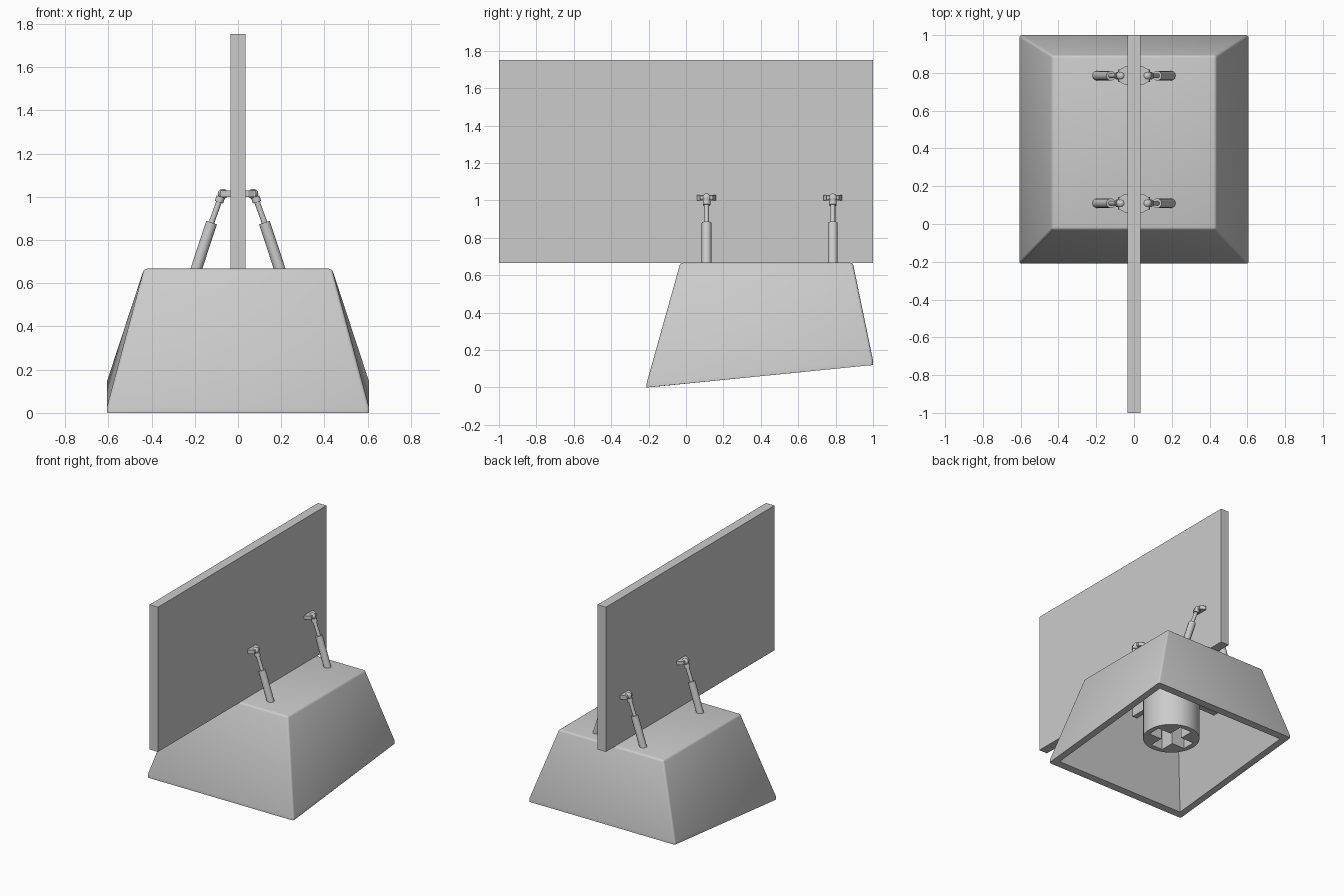
import bpy, bmesh, math
from mathutils import Vector

if "Cube" in bpy.data.objects:
    bpy.data.objects.remove(bpy.data.objects["Cube"])


def finish(name, bm, smooth=True):
    bmesh.ops.recalc_face_normals(bm, faces=bm.faces)
    me = bpy.data.meshes.new(name)
    bm.to_mesh(me)
    bm.free()
    ob = bpy.data.objects.new(name, me)
    bpy.context.collection.objects.link(ob)
    if smooth:
        bpy.ops.object.select_all(action='DESELECT')
        ob.select_set(True)
        bpy.context.view_layer.objects.active = ob
        bpy.ops.object.shade_smooth_by_angle(angle=math.radians(35))
    return ob


def box(name, lo, hi):
    bm = bmesh.new()
    bmesh.ops.create_cube(bm, size=1)
    for v in bm.verts:
        v.co = Vector([l + (c + .5) * (h - l) for c, l, h in zip(v.co, lo, hi)])
    return finish(name, bm, False)


def rod(name, a, b, r, n=16):
    a, b = Vector(a), Vector(b)
    bm = bmesh.new()
    bmesh.ops.create_cone(bm, cap_ends=True, segments=n, radius1=r, radius2=r, depth=(b - a).length)
    rot = (b - a).to_track_quat('Z', 'Y')
    for v in bm.verts:
        v.co = rot @ v.co + (a + b) / 2
    return finish(name, bm)


def prism(name, pts, z0, z1):
    bm = bmesh.new()
    low = [bm.verts.new((x, y, z0)) for x, y in pts]
    high = [bm.verts.new((x, y, z1)) for x, y in pts]
    bm.faces.new(low)
    bm.faces.new(high)
    n = len(pts)
    for i in range(n):
        bm.faces.new((low[i], low[(i + 1) % n], high[(i + 1) % n], high[i]))
    return finish(name, bm, False)


# hollow tapered base: rings run from inner ceiling, down to the rim, up to the top
# each ring: half width, front y, back y, front z, back z
rings = [(.385, .025, .84, .61, .61), (.555, -.155, .945, .005, .115),
         (.607, -.21, 1.0, 0, .12), (.607, -.21, 1.0, .025, .145),
         (.435, -.03, .892, .667, .667)]
bm = bmesh.new()
loops = [[bm.verts.new(p) for p in ((-w, f, zf), (w, f, zf), (w, b, zb), (-w, b, zb))]
         for w, f, b, zf, zb in rings]
bm.faces.new(loops[0])
bm.faces.new(loops[-1])
for l0, l1 in zip(loops, loops[1:]):
    for i in range(4):
        j = (i + 1) % 4
        bm.faces.new((l0[i], l0[j], l1[j], l1[i]))
top, mid, low = set(loops[4]), set(loops[3]), set(loops[2])
edges = [e for e in bm.edges
         if set(e.verts) <= top
         or (e.verts[0] in top and e.verts[1] in mid) or (e.verts[1] in top and e.verts[0] in mid)
         or (e.verts[0] in mid and e.verts[1] in low) or (e.verts[1] in mid and e.verts[0] in low)]
bmesh.ops.bevel(bm, geom=edges, offset=.014, segments=3, profile=.5, affect='EDGES')
finish("base_shell", bm)

# socket stem with a cross-shaped hole
CY = .41
stem = rod("socket_stem", (0, CY, .15), (0, CY, .62), .2, 40)
a, t = .16, .05
plus = [(a, t), (t, t), (t, a), (-t, a), (-t, t), (-a, t),
        (-a, -t), (-t, -t), (-t, -a), (t, -a), (t, -t), (a, -t)]
cutter = prism("cross_cutter", [(x, y + CY) for x, y in plus], .05, .56)
cutter.hide_render = True
mod = stem.modifiers.new("cross_hole", 'BOOLEAN')
mod.operation, mod.solver, mod.object = 'DIFFERENCE', 'EXACT', cutter
bpy.ops.object.select_all(action='DESELECT')
stem.select_set(True)
bpy.context.view_layer.objects.active = stem
bpy.ops.object.modifier_apply(modifier=mod.name)
bpy.data.objects.remove(cutter)

# ribs under the ceiling around the stem
for s in (-1, 1):
    x0, x1 = sorted((s * .19, s * .41))
    box("stem_rib_side", (x0, CY - .02, .5), (x1, CY + .02, .62))
    y0, y1 = sorted((s * .19, s * .4))
    box("stem_rib_end", (-.02, CY + y0, .5), (.02, CY + y1, .62))

# upright panel
box("upright_panel", (-.035, -1, .665), (.035, 1, 1.752))

# four struts bracing the panel
for y in (.11, .785):
    for s in (-1, 1):
        rod("strut_barrel", (s * .205, y, .63), (s * .122, y, .88), .026, 12)
        rod("strut_rod", (s * .13, y, .86), (s * .074, y, 1.015), .013)
        rod("strut_collar", (s * .088, y, .975), (s * .08, y, 1.0), .02)
        # swivel joint and tapered wall bracket
        bm = bmesh.new()
        bmesh.ops.create_uvsphere(bm, u_segments=16, v_segments=10, radius=.024)
        bmesh.ops.translate(bm, verts=bm.verts, vec=(s * .07, y, 1.013))
        finish("strut_ball_joint", bm)
        rod("joint_pin", (s * .07, y - .034, 1.013), (s * .07, y + .034, 1.013), .014)
        prism("wall_bracket", [(s * .03, y - .05), (s * .046, y - .05), (s * .08, y - .03),
                               (s * .08, y + .03), (s * .046, y + .05), (s * .03, y + .05)],
              1.0, 1.028)
